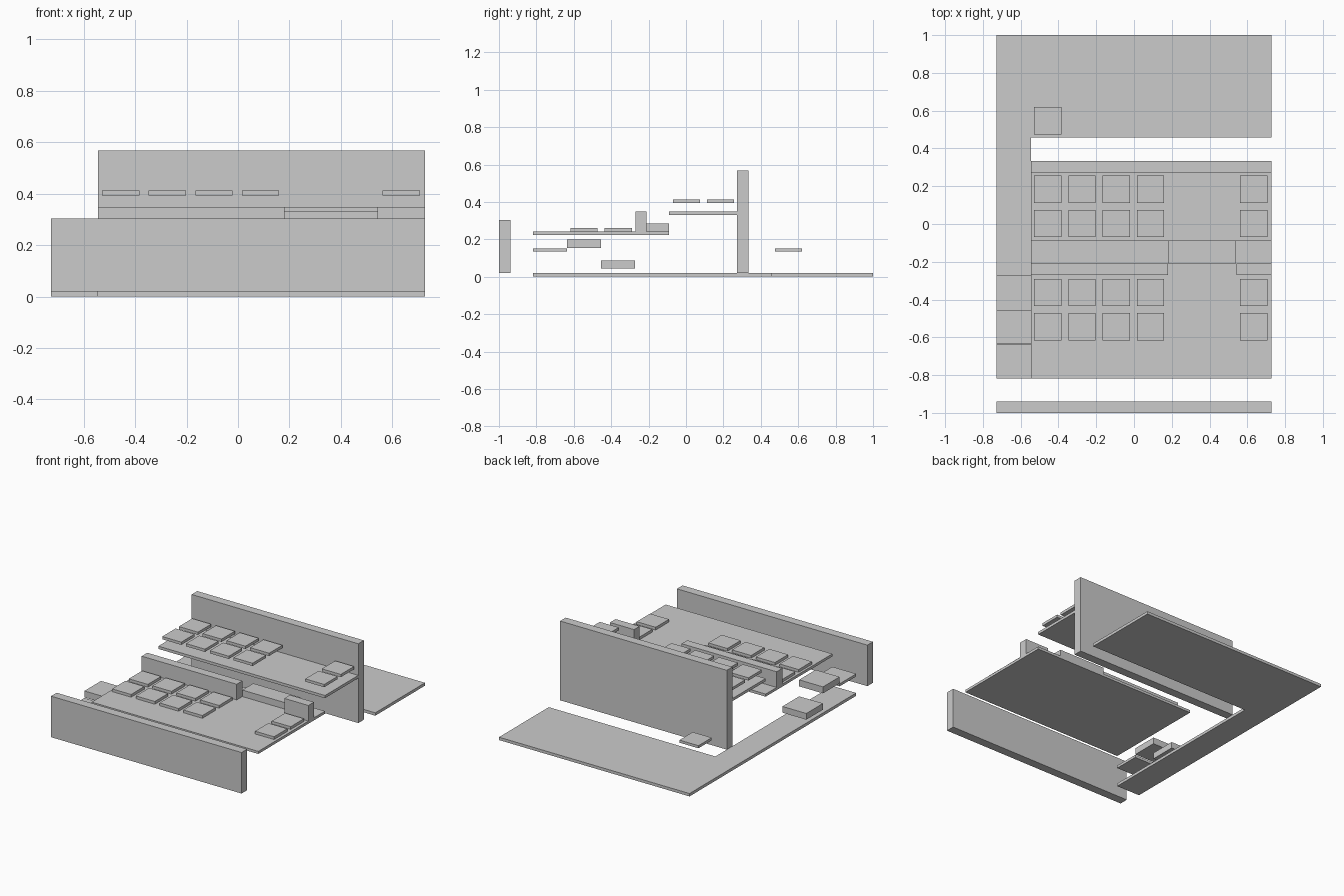
import bpy
import bmesh

if "Cube" in bpy.data.objects:
    bpy.data.objects.remove(bpy.data.objects["Cube"])

stone = bpy.data.materials.new("light grey")
stone.diffuse_color = (0.6, 0.6, 0.6, 1)
stone.use_nodes = True
stone.node_tree.nodes["Principled BSDF"].inputs["Base Color"].default_value = stone.diffuse_color

# Shared plan lines
LEFT, INNER, RIGHT = -0.727, -0.545, 0.727
FRONT, MID, BACK = -0.817, -0.09, 0.273
WALL = 0.061   # wall thickness
TILE = 0.145   # paving tile side


def prism(name, outline, z0, z1):
    """Extrude a plan outline from z0 up to z1."""
    bm = bmesh.new()
    face = bm.faces.new([bm.verts.new((x, y, z0)) for x, y in outline])
    ext = bmesh.ops.extrude_face_region(bm, geom=[face])
    top = [v for v in ext["geom"] if isinstance(v, bmesh.types.BMVert)]
    bmesh.ops.translate(bm, verts=top, vec=(0, 0, z1 - z0))
    bmesh.ops.recalc_face_normals(bm, faces=bm.faces)
    mesh = bpy.data.meshes.new(name)
    bm.to_mesh(mesh)
    bm.free()
    mesh.materials.append(stone)
    obj = bpy.data.objects.new(name, mesh)
    bpy.context.collection.objects.link(obj)
    return obj


def slab(name, x0, x1, y0, y1, z0, z1):
    return prism(name, [(x0, y0), (x1, y0), (x1, y1), (x0, y1)], z0, z1)


# L-shaped ground: back yard plus side path
prism("ground_floor", [(LEFT, FRONT), (INNER, FRONT), (INNER, 0.458),
                       (RIGHT, 0.458), (RIGHT, 1.0), (LEFT, 1.0)], 0, 0.02)

# Terraces and side landing
slab("lower_terrace", INNER, RIGHT, FRONT, MID, 0.223, 0.241)
slab("upper_terrace", INNER, RIGHT, MID, BACK, 0.33, 0.349)
slab("side_landing", LEFT, INNER, FRONT, -0.637, 0.134, 0.152)

# Boundary walls
slab("front_wall", LEFT, RIGHT, -1.0, -1.0 + WALL, 0.02, 0.303)
slab("back_wall", INNER, RIGHT, BACK, BACK + WALL, 0.02, 0.567)

# Low dividing wall with a gap, and the step behind the gap
slab("divider_wall_left", INNER, 0.18, -0.271, -0.21, 0.241, 0.349)
slab("divider_wall_right", 0.543, RIGHT, -0.271, -0.21, 0.241, 0.349)
slab("terrace_step", 0.18, 0.54, -0.21, MID, 0.241, 0.286)

# Side path steps
slab("path_step_low", LEFT, INNER, -0.455, -0.273, 0.043, 0.086)
slab("path_step_high", LEFT, INNER, -0.636, -0.455, 0.155, 0.2)

# Paving tiles: two rows on each terrace, one in the yard
columns = (-0.529, -0.348, -0.166, 0.015, 0.562)
for level, z, rows in (("lower", 0.241, (-0.617, -0.435)),
                       ("upper", 0.393, (-0.07, 0.111))):
    for r, y in enumerate(rows):
        for c, x in enumerate(columns):
            slab(f"{level}_tile_{r}_{c}", x, x + TILE, y, y + TILE, z, z + 0.019)
slab("yard_tile", columns[0], columns[0] + TILE, 0.475, 0.62, 0.134, 0.152)
